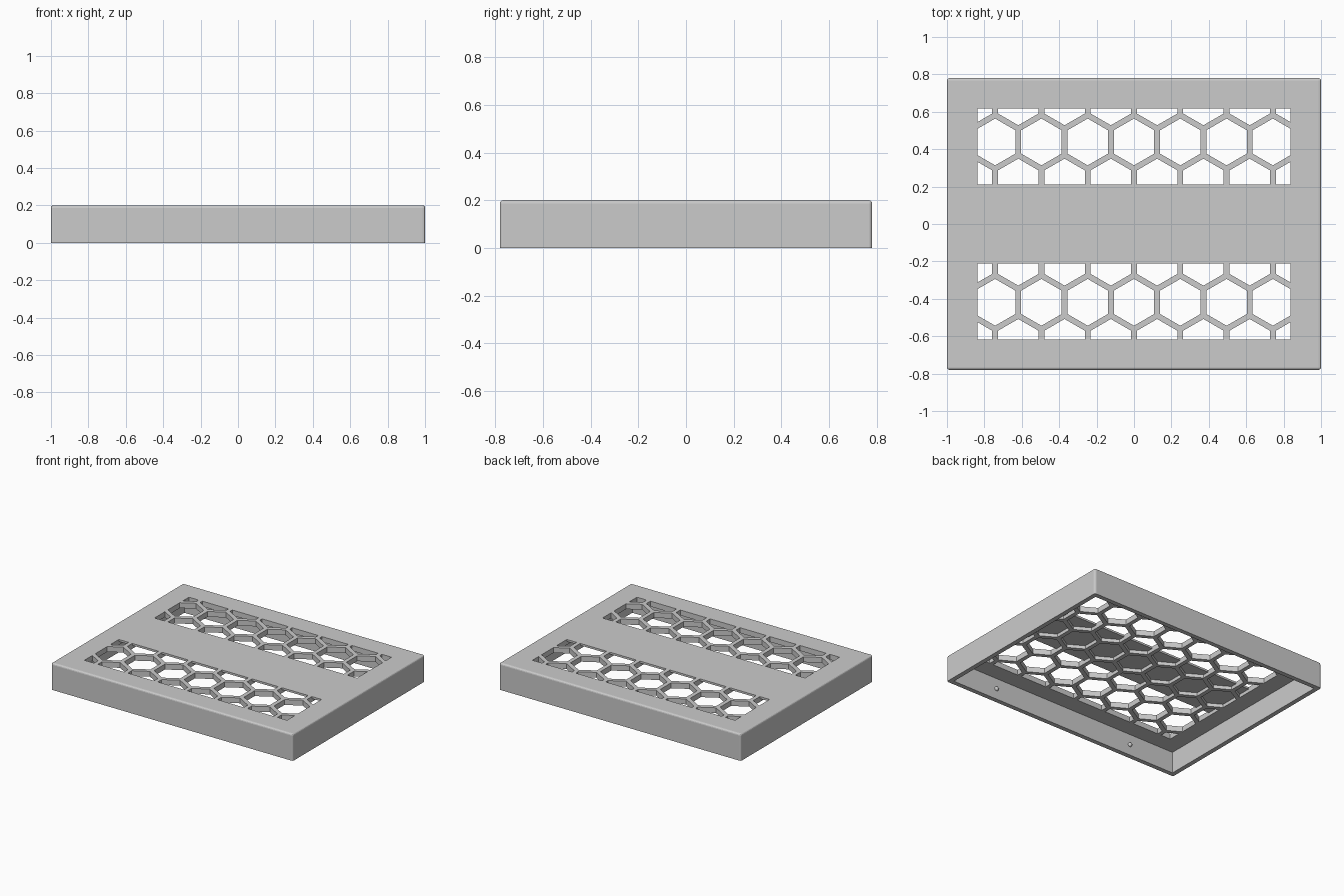
import bpy
import bmesh
import math
from mathutils import Vector

if "Cube" in bpy.data.objects:
    bpy.data.objects.remove(bpy.data.objects["Cube"], do_unlink=True)

# Main dimensions
HALF_X, HALF_Y, HEIGHT = 1.0, 0.78, 0.2
WALL = 0.034
CEILING = 0.16          # underside of the roof
POCKET_TOP = 0.185      # ceiling of the closed cells in the middle band
GRILLE_X, GRILLE_Y = 0.838, 0.617
BAND = 0.21             # half width of the solid middle band
PITCH, BAR = 0.2475, 0.031
ROW_SHIFT = 0.01

grey = bpy.data.materials.new("light grey plastic")
grey.use_nodes = True
grey.diffuse_color = (0.6, 0.6, 0.6, 1)
grey.node_tree.nodes["Principled BSDF"].inputs["Base Color"].default_value = (0.6, 0.6, 0.6, 1)


def make_object(name, bm):
    bm.normal_update()
    bmesh.ops.recalc_face_normals(bm, faces=bm.faces[:])
    mesh = bpy.data.meshes.new(name)
    bm.to_mesh(mesh)
    bm.free()
    mesh.materials.append(grey)
    obj = bpy.data.objects.new(name, mesh)
    bpy.context.collection.objects.link(obj)
    return obj


def box(half_x, half_y, z0, z1):
    bm = bmesh.new()
    bmesh.ops.create_cube(bm, size=1)
    for v in bm.verts:
        v.co = Vector((v.co.x * 2 * half_x, v.co.y * 2 * half_y,
                       z0 if v.co.z < 0 else z1))
    return bm


def raise_faces(bm, faces, height):
    """Extrude faces straight up and return the new top faces."""
    result = bmesh.ops.extrude_face_region(bm, geom=faces)["geom"]
    verts = [g for g in result if isinstance(g, bmesh.types.BMVert)]
    bmesh.ops.translate(bm, verts=verts, vec=(0, 0, height))
    return [g for g in result if isinstance(g, bmesh.types.BMFace)]


def cut_plane(bm, point, normal, clear):
    bmesh.ops.bisect_plane(bm, geom=bm.verts[:] + bm.edges[:] + bm.faces[:],
                           plane_co=point, plane_no=normal, clear_outer=clear)


def cut_away(target, cutter):
    mod = target.modifiers.new("cut", "BOOLEAN")
    mod.operation = "DIFFERENCE"
    mod.solver = "EXACT"
    mod.object = cutter
    bpy.context.view_layer.update()
    graph = bpy.context.evaluated_depsgraph_get()
    mesh = bpy.data.meshes.new_from_object(target.evaluated_get(graph))
    target.modifiers.clear()
    target.data = mesh
    bpy.data.objects.remove(cutter, do_unlink=True)


# Lid shell: box with softened top and corner edges, open underneath
bm = box(HALF_X, HALF_Y, 0, HEIGHT)
soft = [e for e in bm.edges if max(v.co.z for v in e.verts) > 0.1]
bmesh.ops.bevel(bm, geom=soft, offset=0.013, segments=3, profile=0.5, affect="EDGES")
lid = make_object("lid_shell", bm)
cut_away(lid, make_object("cavity_cutter", box(HALF_X - WALL, HALF_Y - WALL, -0.1, CEILING)))

# Honeycomb cutter: flat hexagons trimmed to the grille rectangle
bm = bmesh.new()
radius = (PITCH - BAR) / math.sqrt(3)
row_step = PITCH * math.sqrt(3) / 2
for row in range(-3, 4):
    for col in range(-4, 5):
        cx = (col + 0.5 * (row % 2)) * PITCH
        cy = row * row_step + ROW_SHIFT
        corners = [math.radians(30 + 60 * i) for i in range(6)]
        bm.faces.new([bm.verts.new((cx + radius * math.cos(a), cy + radius * math.sin(a), 0.1))
                      for a in corners])
for s in (-1, 1):
    cut_plane(bm, (s * GRILLE_X, 0, 0), (s, 0, 0), True)
    cut_plane(bm, (0, s * GRILLE_Y, 0), (0, s, 0), True)
    cut_plane(bm, (0, s * BAND, 0), (0, s, 0), False)

# Cells are blind in the middle band and go right through elsewhere
tops = raise_faces(bm, bm.faces[:], POCKET_TOP - 0.1)
through = [f for f in tops if abs(f.calc_center_median().y) > BAND]
raise_faces(bm, through, 0.1)
bmesh.ops.delete(bm, geom=[f for f in through if f.is_valid], context="FACES_ONLY")
cut_away(lid, make_object("honeycomb_cutter", bm))

# Small snap bumps inside the long walls
for side, wall in ((-1, "front"), (1, "back")):
    for s, hand in ((-1, "right"), (1, "left")):
        bm = bmesh.new()
        bmesh.ops.create_uvsphere(bm, u_segments=16, v_segments=8, radius=0.016)
        bmesh.ops.translate(bm, verts=bm.verts, vec=(s * 0.59, side * (HALF_Y - WALL), 0.08))
        bump = make_object(f"{wall}_{hand}_snap_bump", bm)
        bump.data.shade_smooth()
